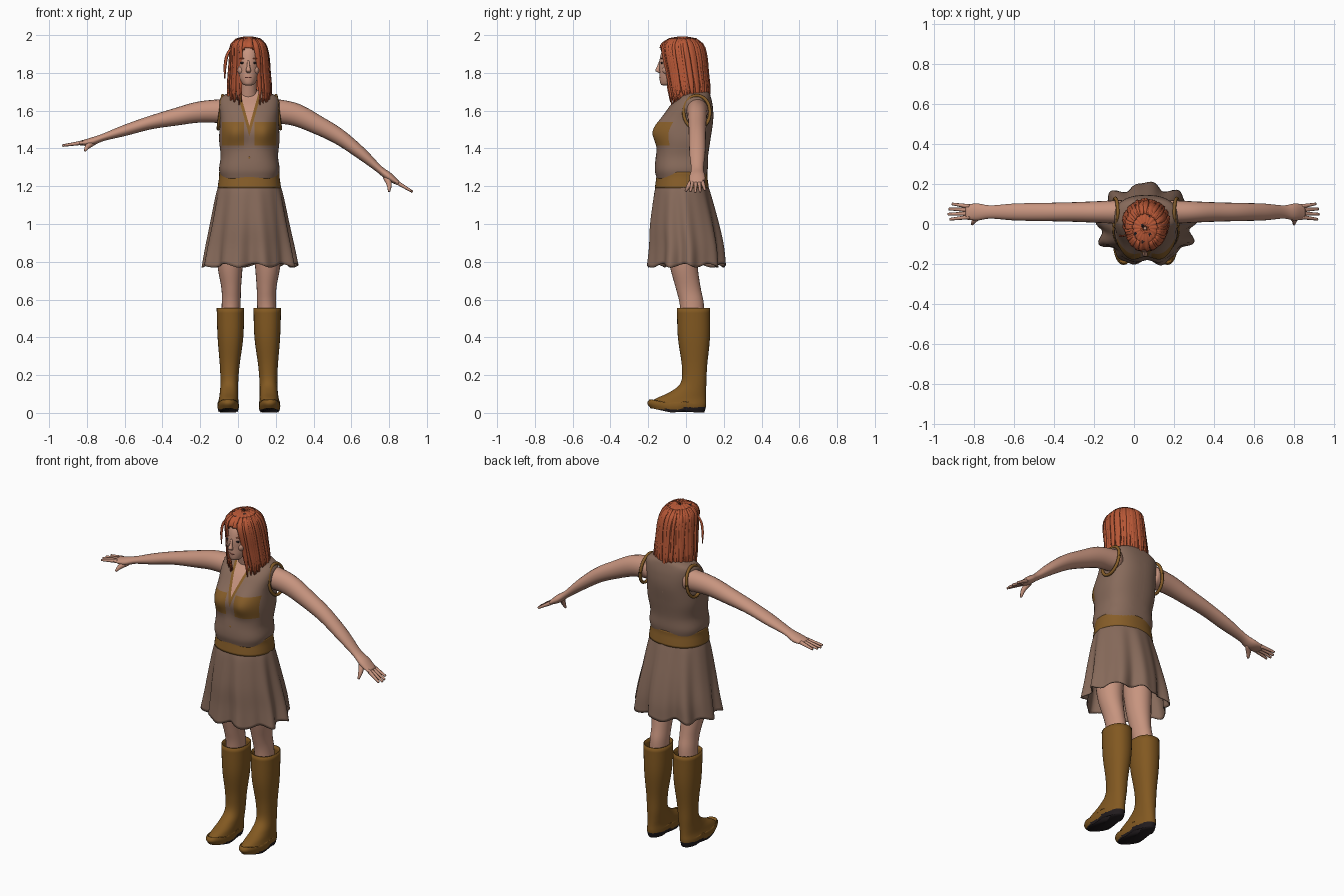
import bpy, bmesh, math, random
from mathutils import Vector

random.seed(4)
if "Cube" in bpy.data.objects:
    bpy.data.objects.remove(bpy.data.objects["Cube"])
MID = 0.06  # body centre line


def material(name, *rgb):
    m = bpy.data.materials.new(name)
    col = [(c / 255) ** 2.2 for c in rgb] + [1]
    m.use_nodes = True
    m.diffuse_color = col
    m.node_tree.nodes["Principled BSDF"].inputs["Base Color"].default_value = col
    return m


SKIN = material("skin", 198, 147, 126)
CLOTH = material("brown cloth", 134, 106, 91)
TRIM = material("tan trim", 134, 94, 45)
LEATHER = material("boot leather", 129, 89, 38)
HAIR = material("red hair", 182, 88, 57)
DARK = material("near black", 38, 33, 35)
LIP = material("lips", 158, 92, 82)


def smooth_path(stations, n):
    """Catmull-Rom samples through the stations."""
    s = [Vector(p) for p in stations]
    s = [s[0] * 2 - s[1]] + s + [s[-1] * 2 - s[-2]]
    out = []
    for i in range(n + 1):
        f = i / n * (len(s) - 3)
        k = min(int(f), len(s) - 4)
        t = f - k
        a, b, c, d = s[k:k + 4]
        out.append((b * 2 + (c - a) * t + (a * 2 - b * 5 + c * 4 - d) * t * t
                    + (b * 3 - a - c * 3 + d) * t ** 3) / 2)
    return out


def finish(name, bm, mats, rule=None, solid=0):
    bmesh.ops.recalc_face_normals(bm, faces=bm.faces)
    for f in bm.faces:
        f.smooth = True
        if rule:
            f.material_index = rule(f.calc_center_median(), f)
    me = bpy.data.meshes.new(name)
    bm.to_mesh(me)
    bm.free()
    ob = bpy.data.objects.new(name, me)
    bpy.context.collection.objects.link(ob)
    for m in mats:
        me.materials.append(m)
    if solid:
        ob.modifiers.new("thickness", "SOLIDIFY").thickness = solid
    return ob


def loft(stations, segs=24, rings=24, ref=None, power=1, mould=None, caps=True):
    """Skin x, y, z, radius_u, radius_v rings; level unless ref sets a frame."""
    bm = bmesh.new()
    path = smooth_path(stations, rings)
    loops = []
    for i, p in enumerate(path):
        u, v = Vector((1, 0, 0)), Vector((0, 1, 0))
        if ref:
            t = (path[min(i + 1, rings)] - path[max(i - 1, 0)]).to_3d()
            u = t.cross(Vector(ref)).normalized()
            v = u.cross(t).normalized()
        loop = []
        for j in range(segs):
            a = math.tau * j / segs
            c, s = (math.copysign(abs(w) ** power, w) for w in (math.cos(a), math.sin(a)))
            co = Vector(p[:3]) + u * c * max(p[3], .001) + v * s * max(p[4], .001)
            loop.append(bm.verts.new(mould(co, a, i / rings) if mould else co))
        loops.append(loop)
    for lo, hi in zip(loops, loops[1:]):
        for j in range(segs):
            k = (j + 1) % segs
            bm.faces.new((lo[j], lo[k], hi[k], hi[j]))
    if caps:
        bm.faces.new(loops[0])
        bm.faces.new(loops[-1])
    return bm


def ball(name, loc, size, mat):
    bm = bmesh.new()
    bmesh.ops.create_uvsphere(bm, u_segments=16, v_segments=10, radius=1)
    for v in bm.verts:
        v.co = Vector(loc) + Vector(a * b for a, b in zip(v.co, size))
    return finish(name, bm, [mat])


# Shirt: torso with bust, V neckline and chest pockets
def bust(co, a, t):
    if co.y < 0:
        for side in (-1, 1):
            d = ((co.x - MID - side * .08) / .075) ** 2 + ((co.z - 1.485) / .075) ** 2
            co.y -= .058 * math.exp(-d) * min(1, -co.y / .05)
    return co


bm = loft([(MID, -.025, 1.24, .15, .13), (MID, -.025, 1.29, .16, .14),
           (MID, -.02, 1.36, .152, .137), (MID, 0, 1.45, .16, .13),
           (MID, .012, 1.55, .155, .132), (MID, .027, 1.62, .16, .115),
           (MID, .045, 1.67, .15, .087), (MID, .05, 1.697, .1, .07),
           (MID, .045, 1.71, .05, .05)], 72, 60, power=.8, mould=bust)
V_LOW, V_SLOPE = 1.52, .28
cuts = [((MID, 0, z), (0, 0, 1)) for z in (1.415, 1.54)]
for side in (-1, 1):
    cuts += [((MID + side * w, 0, 0), (1, 0, 0)) for w in (.028, .145)]
    cuts += [((MID, 0, V_LOW - d), (side, 0, -V_SLOPE)) for d in (0, .055)]
for co, no in cuts:
    bmesh.ops.bisect_plane(bm, geom=bm.verts[:] + bm.edges[:] + bm.faces[:],
                           plane_co=co, plane_no=no)


def shirt_colour(c, f):
    dx = abs(c.x - MID)
    if c.y < 0 and dx < (c.z - V_LOW) * V_SLOPE:
        return 2
    if c.y < 0 and dx < (c.z - V_LOW + .055) * V_SLOPE:
        return 1
    return int(c.y < -.03 and .028 < dx < .145 and 1.415 < c.z < 1.54)


finish("shirt", bm, [CLOTH, TRIM, SKIN], shirt_colour)
ball("shirt_button", (MID, -.158, 1.35), (.007, .004, .007), TRIM)

# Belt and flared skirt with folds
finish("belt", loft([(MID, -.022, z, r, r - .025) for z, r in
                     ((1.19, .168), (1.22, .164), (1.25, .16), (1.275, .16))], 48, 8, power=.9),
       [TRIM])


def folds(co, a, t):
    wave = math.sin(9 * a + .6 * math.sin(2 * a)) + .5 * math.sin(14 * a + 1)
    co += Vector((math.cos(a), math.sin(a), 0)) * wave * .016 * t ** 1.3
    co.z += .01 * t * math.sin(9 * a + 2)
    return co


finish("skirt", loft([(MID, -.022, 1.21, .162, .137), (MID, -.02, 1.15, .178, .152),
                      (MID, -.01, 1, .206, .18), (MID, 0, .88, .228, .192),
                      (MID, 0, .78, .243, .198)], 120, 24, mould=folds, caps=False),
       [CLOTH], solid=.006)
ball("hips", (MID, -.02, 1.1), (.14, .12, .13), SKIN)

# Legs and tall boots
for name, x, s in (("right", -.04, -1), ("left", .155, 1)):
    finish(name + "_leg", loft([(x - s * .01, -.02, 1.12, .08, .09), (x, -.02, .92, .076, .085),
                                (x + s * .002, -.012, .78, .067, .074),
                                (x - s * .004, .012, .66, .052, .066),
                                (x - s * .004, .03, .58, .05, .064),
                                (x, .035, .48, .05, .06)], 24, 24), [SKIN])
    bm = loft([(x, .04, .555, .073, .088), (x, .042, .4, .068, .085),
               (x + s * .004, .045, .25, .052, .067), (x + s * .006, .04, .16, .047, .068),
               (x + s * .008, .01, .11, .048, .096), (x + s * .01, -.028, .075, .051, .134),
               (x + s * .012, -.045, .045, .056, .152), (x + s * .012, -.05, .025, .056, .154),
               (x + s * .012, -.045, .002, .05, .142)], 32, 48, power=.9, caps=False)
    bmesh.ops.holes_fill(bm, edges=[e for e in bm.edges if e.is_boundary
                                    and e.verts[0].co.z < .1])
    for v in bm.verts:  # raised toe, waisted arch
        if v.co.z < .05:
            v.co.z += .022 * max(0, min(1, (-.08 - v.co.y) / .1)) + .012 * math.exp(
                -((v.co.y + .005) / .03) ** 2)
    finish(name + "_boot", bm, [LEATHER, DARK],
           lambda c, f: int(c.z < (.03 if c.y > 0 else .02)), solid=.006)

# Arms, hands and armhole trim
ARMS = {
    "right": ([(-.06, 1.598, .065, .06), (-.2, 1.593, .056, .053), (-.33, 1.567, .046, .048),
               (-.47, 1.535, .035, .045), (-.6, 1.495, .029, .042), (-.715, 1.458, .019, .033),
               (-.78, 1.435, .021, .042), (-.84, 1.428, .011, .038)],
              (-.93, 1.415), (-.81, 1.388)),
    "left": ([(.18, 1.6, .065, .06), (.3, 1.58, .06, .053), (.42, 1.525, .05, .048),
              (.535, 1.462, .042, .045), (.65, 1.375, .032, .042), (.746, 1.292, .02, .033),
              (.8, 1.25, .022, .042), (.85, 1.215, .011, .038)],
             (.925, 1.17), (.8, 1.172)),
}
for name, (pts, tip, thumb) in ARMS.items():
    finish(name + "_arm", loft([(x, .06, z, r, w) for x, z, r, w in pts], 20, 40, (0, 1, 0)), [SKIN])
    palm, root = pts[-1], pts[-2]
    for i, (finger, reach) in enumerate((("index", .9), ("middle", 1), ("ring", .95), ("little", .78))):
        y = .033 + i * .019
        st = []
        for t in (-.25, .3, .7, 1):
            px, pz = (palm[k] + (tip[k] - palm[k]) * t * reach for k in (0, 1))
            st.append((px, y + (y - .06) * .35 * t, pz, .0105 - .004 * t, .0105 - .004 * t))
        finish(f"{name}_{finger}_finger", loft(st, 8, 8, (0, 1, 0)), [SKIN])
    finish(name + "_thumb", loft([(root[0] * .98, .05, root[1], .018, .016),
                                  ((root[0] + thumb[0]) / 2, .02, (root[1] + thumb[1]) / 2, .014, .013),
                                  (thumb[0], -.002, thumb[1], .006, .006)], 8, 8, (0, 1, 0)), [SKIN])
    s = 1 if name == "left" else -1
    hole = []
    for i in range(13):
        a = math.tau * i / 12
        hole.append((MID + s * (.153 - .012 * math.sin(a)), .058 + .07 * math.cos(a),
                     1.592 + .088 * math.sin(a), .009, .009))
    finish(name + "_armhole_trim", loft(hole, 8, 48, (1, 0, 0), caps=False), [TRIM])

# Neck, head and face
HX = .055
finish("neck", loft([(HX, .02, 1.63, .06, .05), (HX, .0, 1.7, .045, .045),
                     (HX, -.02, 1.8, .045, .045)], 20, 10), [SKIN])
finish("head", loft([(HX, -.105, 1.733, .012, .012), (HX, -.098, 1.74, .03, .036),
                     (HX, -.07, 1.77, .05, .07), (HX, -.048, 1.81, .063, .092),
                     (HX, -.035, 1.86, .069, .106), (HX, -.025, 1.92, .068, .1),
                     (HX, -.02, 1.96, .045, .065), (HX, -.02, 1.975, .01, .01)], 32, 32), [SKIN])
finish("nose", loft([(HX, -.135, 1.865, .006, .006), (HX, -.144, 1.835, .008, .009),
                     (HX, -.15, 1.812, .014, .013), (HX, -.138, 1.8, .008, .006)], 12, 10), [SKIN])
ball("mouth", (HX, -.13, 1.776), (.021, .012, .007), LIP)
for name, s in (("right", -1), ("left", 1)):
    ball(name + "_eye", (HX + s * .03, -.128, 1.853), (.014, .006, .006), DARK)
    ball(name + "_eyebrow", (HX + s * .031, -.127, 1.876), (.017, .006, .003), HAIR)
    ball(name + "_cheek", (HX + s * .036, -.1, 1.815), (.022, .025, .025), SKIN)


# Hair: ridged shell with a face opening, plus loose locks
def ridges(co, a, t):
    k = .005 * math.sin(17 * a + 3 * t) + .003 * math.sin(41 * a)
    co += Vector((math.cos(a), math.sin(a), 0)) * k
    if t > .8:
        co.z += (t - .8) * .11 * math.sin(13 * a) * math.sin(29 * a)
    return co


HAIR_SHAPE = [(HX, -.02, 1.993, .015, .015), (HX, -.022, 1.98, .06, .07),
              (HX, -.022, 1.945, .09, .11), (HX + .005, -.012, 1.88, .1, .117),
              (HX + .005, 0, 1.8, .106, .112), (HX + .006, .01, 1.72, .112, .11),
              (HX + .006, .015, 1.65, .108, .1)]
bm = loft(HAIR_SHAPE, 96, 40, mould=ridges, caps=False)


def opening(c):
    top = max(0, 1 - (max(0, c.z - 1.79) / .145) ** 2)
    return c.y < -.025 and abs(c.x - HX) < .07 * math.sqrt(top)


bmesh.ops.delete(bm, geom=[f for f in bm.faces if opening(f.calc_center_median())], context="FACES")
finish("hair_shell", bm, [HAIR, DARK],
       lambda c, f: int(c.z > 1.925 and math.sin(c.x * 85 + 1) * math.sin(c.y * 70 + c.z * 50) > .83),
       solid=.006)

for i in range(64):
    a = math.tau * (i + random.random()) / 64
    front = math.sin(a) < -.72
    if front and abs(math.cos(a)) < .42:
        continue
    w = random.uniform(.009, .016)
    grow = random.uniform(1, 1.05)
    drift = random.uniform(-.12, .12)
    path = []
    for k, (x, y, z, rx, ry) in enumerate(HAIR_SHAPE[1:]):
        b = a + drift * k / 5
        width = w * (.5, 1, 1, 1, .8, .2)[k]
        path.append((x + rx * grow * math.cos(b), y + ry * grow * math.sin(b),
                     z - (random.uniform(-.025, .03) if k == 5 else 0), width, .005))
    finish(f"hair_lock_{i}", loft(path, 6, 12, (math.cos(a), math.sin(a), .2)), [HAIR])

# Stray lock beside the face
finish("stray_lock", loft([(-.02, -.05, 1.95, .004, .004), (-.055, -.06, 1.9, .008, .005),
                           (-.068, -.06, 1.84, .008, .005), (-.07, -.055, 1.77, .003, .003)],
                          6, 12, (0, 1, 0)), [HAIR])
